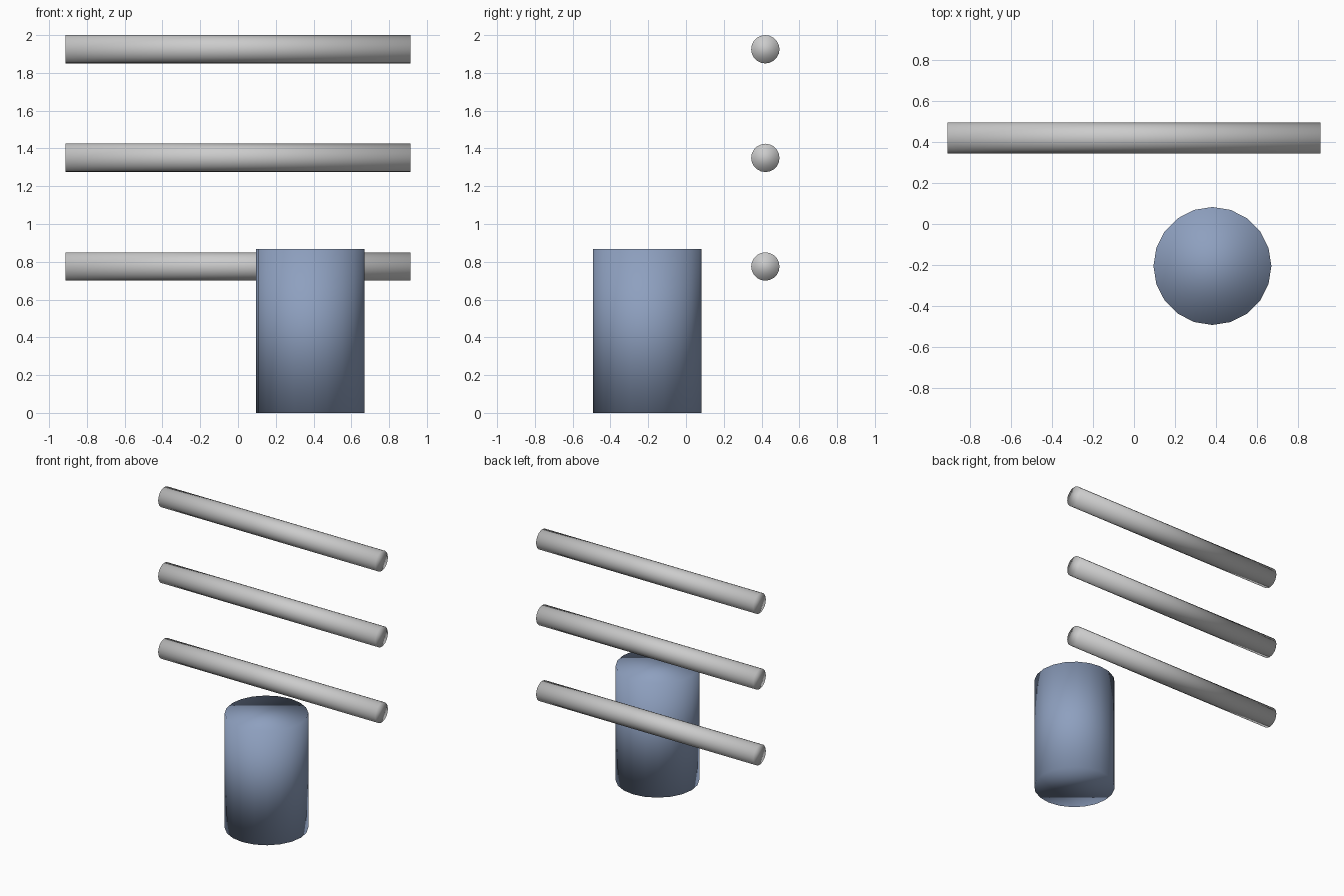
import bpy
from math import radians

if "Cube" in bpy.data.objects:
    bpy.data.objects.remove(bpy.data.objects["Cube"])

SIDES = 20


def cylinder(name, radius, length, location, rotation=(0, 0, 0)):
    bpy.ops.mesh.primitive_cylinder_add(
        vertices=SIDES, radius=radius, depth=length, end_fill_type='NGON',
        location=location, rotation=rotation)
    obj = bpy.context.object
    obj.name = name
    bpy.ops.object.shade_smooth()  # original is smooth right over the rims
    return obj


# Three horizontal rails, stacked at the back
for i, z in enumerate((0.775, 1.35, 1.925)):
    cylinder(f"rail_{i + 1}", 0.075, 1.824, (0, 0.42, z), (0, radians(90), 0))

# Blue barrel standing in front
barrel = cylinder("barrel", 0.288, 0.868, (0.383, -0.205, 0.434))
blue = bpy.data.materials.new("barrel_blue")
blue.diffuse_color = (0.27, 0.35, 0.52, 1)
blue.use_nodes = True
blue.node_tree.nodes["Principled BSDF"].inputs["Base Color"].default_value = blue.diffuse_color
barrel.data.materials.append(blue)
